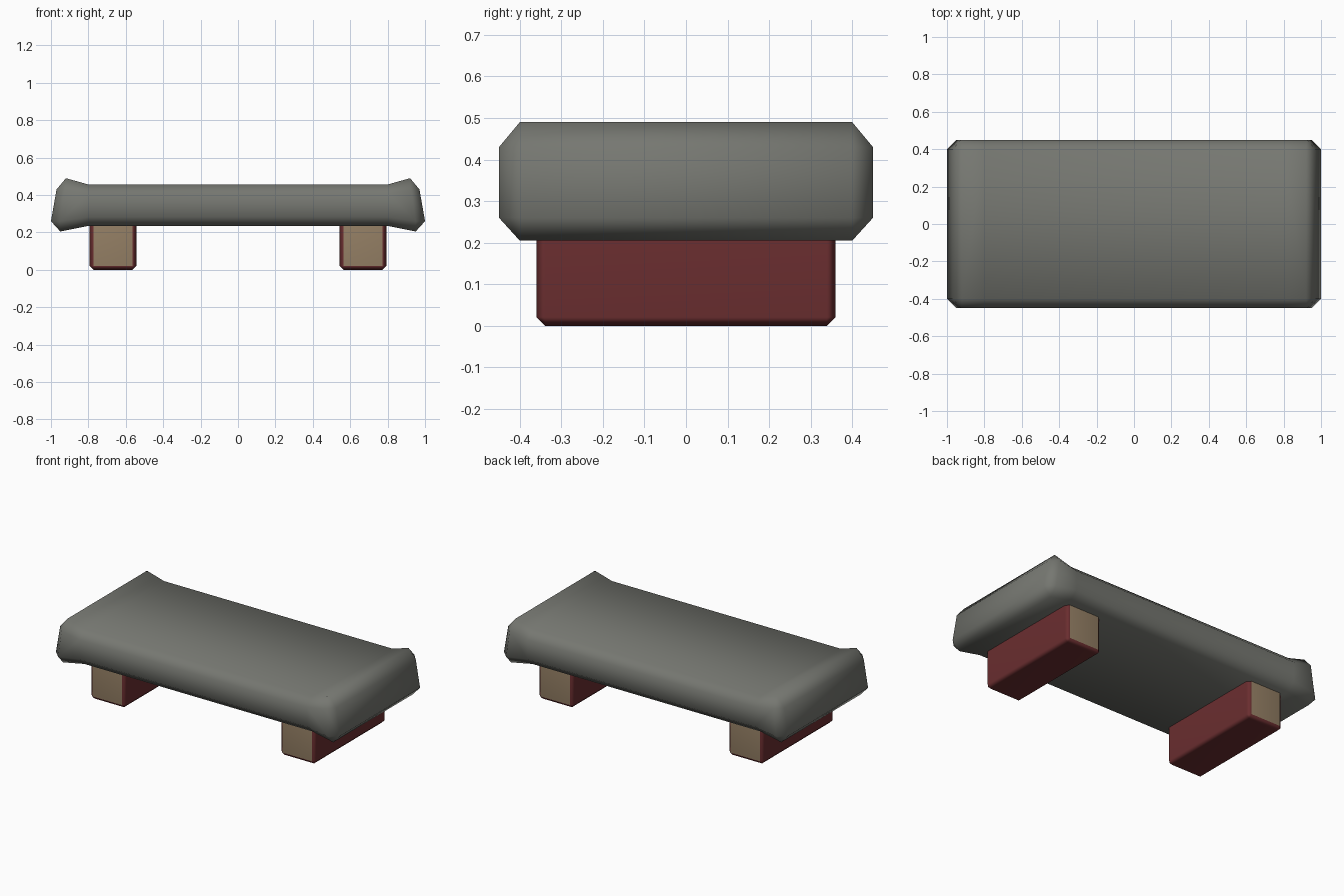
import bpy, bmesh

if "Cube" in bpy.data.objects:
    bpy.data.objects.remove(bpy.data.objects["Cube"])

def material(name, rgb):
    m = bpy.data.materials.new(name)
    m.diffuse_color = (*rgb, 1)
    m.use_nodes = True
    m.node_tree.nodes["Principled BSDF"].inputs["Base Color"].default_value = m.diffuse_color
    return m

stone = material("grey stone", (0.18, 0.185, 0.165))
red = material("dark red paint", (0.145, 0.027, 0.029))
tan = material("tan wood", (0.30, 0.215, 0.13))

def add_object(name, bm, mats):
    bmesh.ops.recalc_face_normals(bm, faces=bm.faces[:])
    me = bpy.data.meshes.new(name)
    bm.to_mesh(me)
    bm.free()
    for m in mats:
        me.materials.append(m)
    ob = bpy.data.objects.new(name, me)
    bpy.context.collection.objects.link(ob)
    return ob

# Slab: octagonal rings lofted along x, flaring at both ends
def ring(bm, s, levels):
    """levels: four (x, y, z) from bottom to top, mirrored across y."""
    pts = [(s * x, y, z) for x, y, z in levels]
    pts += [(s * x, -y, z) for x, y, z in reversed(levels)]
    return [bm.verts.new(p) for p in pts]

inner = [(0.80, 0.40, 0.235), (0.80, 0.45, 0.283), (0.80, 0.45, 0.407), (0.80, 0.40, 0.456)]
outer = [(0.95, 0.40, 0.205), (0.95, 0.45, 0.26), (0.925, 0.45, 0.43), (0.92, 0.40, 0.49)]
cap = [(1.0, 0.40, 0.26), (0.97, 0.40, 0.43)]

bm = bmesh.new()
def bridge(a, b):
    for i in range(8):
        j = (i + 1) % 8
        bm.faces.new((a[i], a[j], b[j], b[i]))

mids = []
for s in (-1, 1):
    a, o = ring(bm, s, inner), ring(bm, s, outer)
    c = ring(bm, s, cap)          # low +y, high +y, high -y, low -y
    bridge(a, o)
    mids.append(a)
    bm.faces.new(c)
    for i, (lo, hi) in ((0, (0, 1)), (4, (2, 3))):   # y sides with corner triangles
        bm.faces.new((o[i + 1], o[i + 2], c[hi], c[lo]))
        bm.faces.new((o[i], o[i + 1], c[lo]))
        bm.faces.new((o[i + 2], o[i + 3], c[hi]))
    bm.faces.new((o[3], o[4], c[2], c[1]))           # top chamfer
    bm.faces.new((o[7], o[0], c[0], c[3]))           # bottom chamfer
bridge(*mids)

def smooth(ob, weighted=True):
    for p in ob.data.polygons:
        p.use_smooth = True
    if weighted:
        w = ob.modifiers.new("weighted normals", "WEIGHTED_NORMAL")
        w.weight = 50

smooth(add_object("slab", bm, [stone]), weighted=False)

# Feet: bevelled blocks, tan on the front and back ends
for side, s in (("left", -1), ("right", 1)):
    bm = bmesh.new()
    bmesh.ops.create_cube(bm, size=1)
    for v in bm.verts:
        v.co = (v.co.x * 0.25 + s * 0.668, v.co.y * 0.72, v.co.z * 0.28 + 0.14)
    bmesh.ops.bevel(bm, geom=bm.edges[:], offset=0.021, segments=1, affect='EDGES')
    bm.normal_update()
    for f in bm.faces:
        f.material_index = 1 if abs(f.normal.y) > 0.9 else 0
    smooth(add_object(side + "_foot", bm, [red, tan]))
